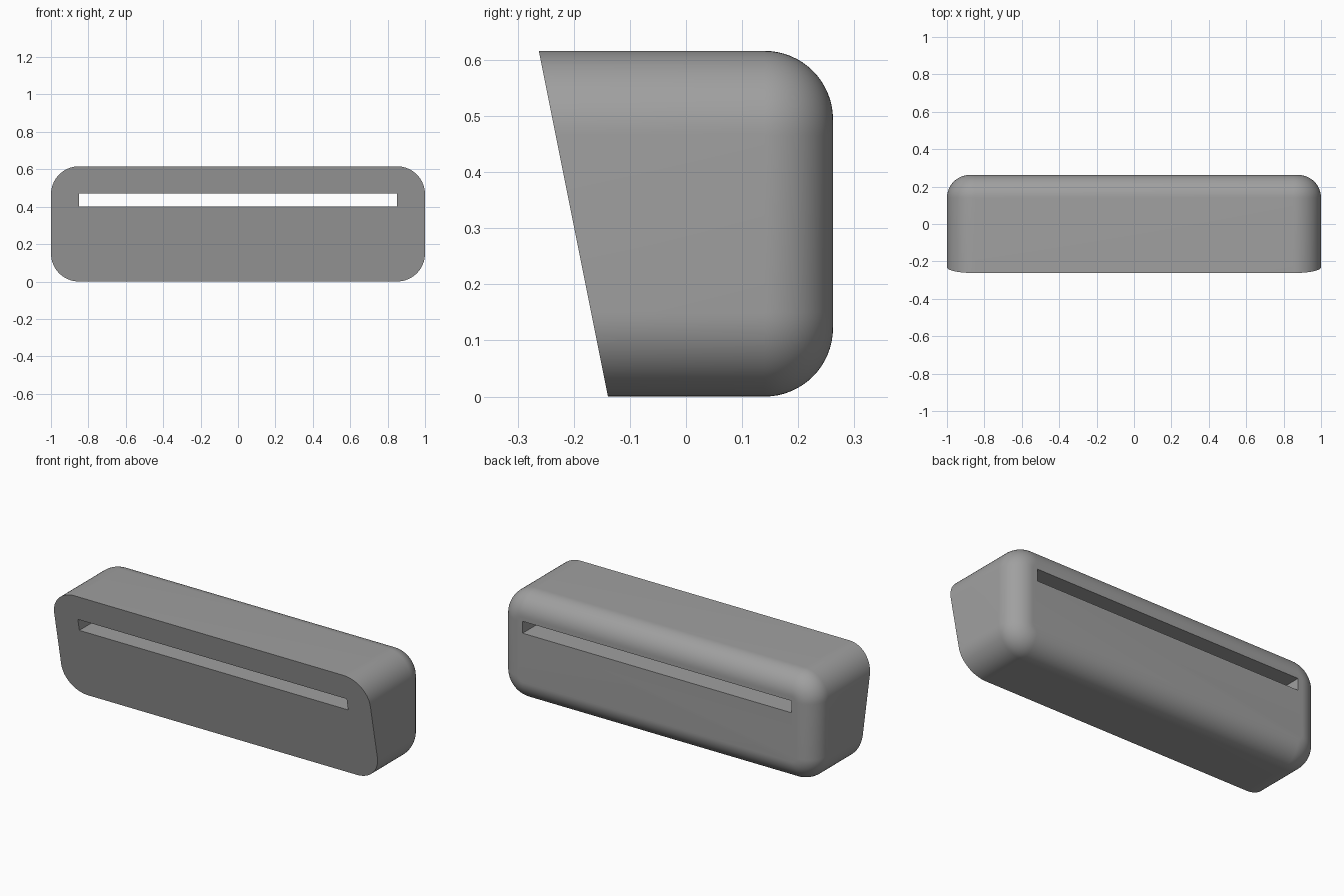
import bpy, bmesh, math

if "Cube" in bpy.data.objects:
    bpy.data.objects.remove(bpy.data.objects["Cube"])

HW, H = 1.0, 0.616           # half width, height
CORNER, FILLET = 0.15, 0.122  # outline corner radius, back edge radius
BACK, SEG = 0.262, 16


def outline(inset):
    """Rounded rectangle in x/z, shrunk by inset."""
    r = CORNER - inset
    cx, cz = HW - CORNER, H / 2 - CORNER
    pts = []
    for q, (sx, sz) in enumerate([(1, 1), (-1, 1), (-1, -1), (1, -1)]):
        for i in range(SEG + 1):
            a = math.pi / 2 * (q + i / SEG)
            pts.append((sx * cx + r * math.cos(a), H / 2 + sz * cz + r * math.sin(a)))
    return pts


# Body: slanted front ring, then rings that round over into the back
bm = bmesh.new()
rings = [[bm.verts.new((x, -0.139 - 0.2 * z, z)) for x, z in outline(0)]]
for i in range(SEG + 1):
    a = math.pi / 2 * i / SEG
    y = BACK - FILLET + FILLET * math.sin(a)
    rings.append([bm.verts.new((x, y, z)) for x, z in outline(FILLET * (1 - math.cos(a)))])
for r0, r1 in zip(rings, rings[1:]):
    for i in range(len(r0)):
        j = (i + 1) % len(r0)
        bm.faces.new((r0[i], r0[j], r1[j], r1[i]))
bm.faces.new(rings[0])
bm.faces.new(rings[-1])
bmesh.ops.recalc_face_normals(bm, faces=bm.faces)
mesh = bpy.data.meshes.new("body")
bm.to_mesh(mesh)
bm.free()
body = bpy.data.objects.new("body", mesh)
bpy.context.collection.objects.link(body)

grey = bpy.data.materials.new("mid grey")
grey.diffuse_color = (0.35, 0.35, 0.35, 1)
grey.use_nodes = True
grey.node_tree.nodes["Principled BSDF"].inputs["Base Color"].default_value = grey.diffuse_color
mesh.materials.append(grey)

# Slot running straight through from front to back
bpy.ops.mesh.primitive_cube_add(size=1, location=(0, 0, 0.436))
cutter = bpy.context.object
cutter.name = "slot_cutter"
cutter.scale = (1.70, 2, 0.068)
cutter.hide_render = True
cutter.data.materials.append(grey)

bpy.ops.object.select_all(action='DESELECT')
body.select_set(True)
bpy.context.view_layer.objects.active = body
mod = body.modifiers.new("slot", 'BOOLEAN')
mod.operation, mod.solver, mod.object = 'DIFFERENCE', 'EXACT', cutter
bpy.ops.object.modifier_apply(modifier=mod.name)
bpy.data.objects.remove(cutter)

bpy.ops.object.shade_smooth_by_angle(angle=math.radians(30))
